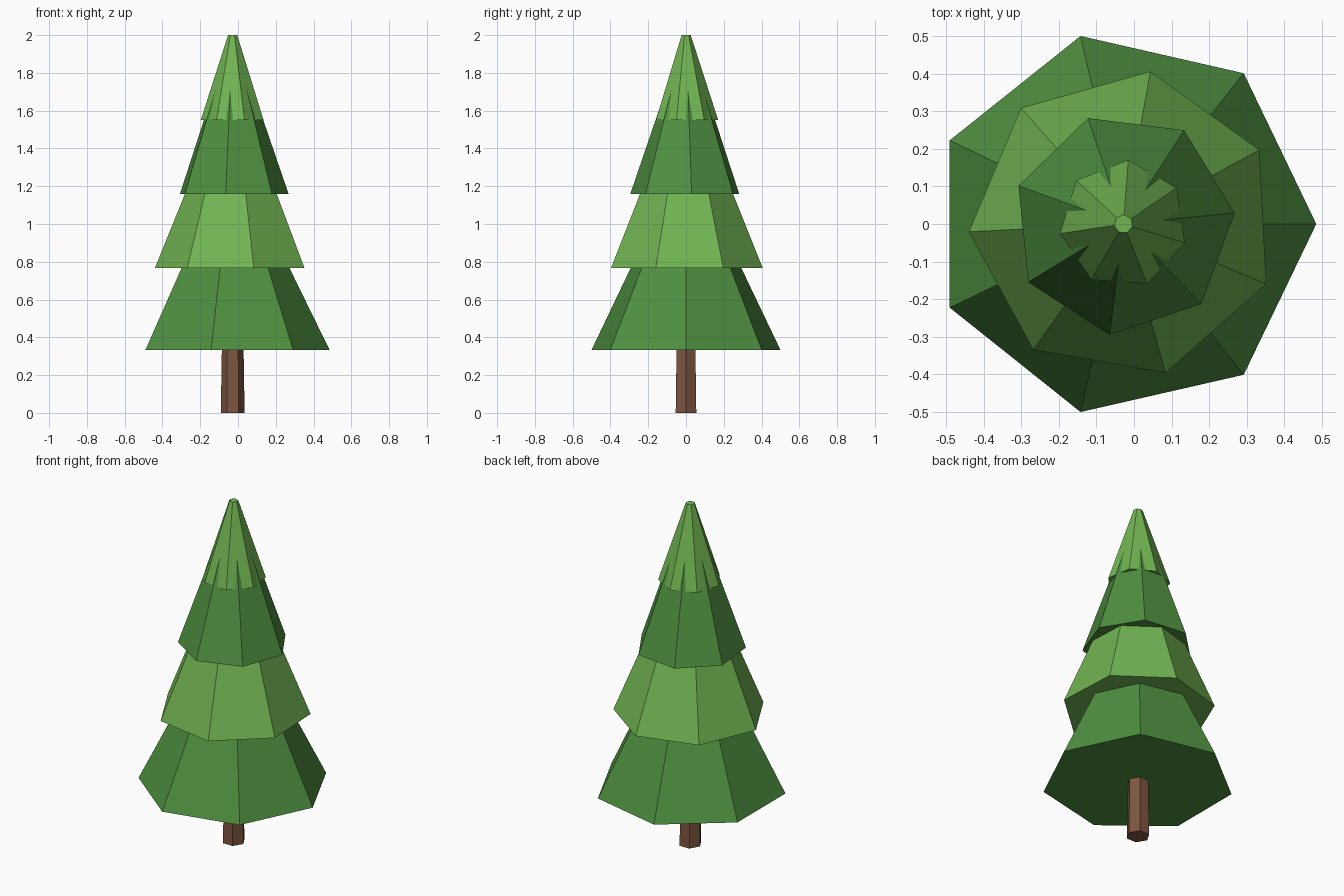
import bpy
from math import radians

# Remove the default cube only
cube = bpy.data.objects.get("Cube")
if cube:
    bpy.data.objects.remove(cube, do_unlink=True)


def material(name, rgb):
    mat = bpy.data.materials.new(name)
    color = (*rgb, 1)
    mat.diffuse_color = color
    mat.use_nodes = True
    mat.node_tree.nodes["Principled BSDF"].inputs["Base Color"].default_value = color
    return mat


dark_green = material("dark green", (0.078, 0.28, 0.052))
light_green = material("light green", (0.165, 0.46, 0.085))
brown = material("bark brown", (0.205, 0.092, 0.05))

AXIS_X = -0.028


def frustum(name, sides, z0, z1, r0, r1, turn, mat):
    """Closed faceted cone whose first corner lies at angle `turn` from +x."""
    # Blender places the first corner of a cone on +y
    bpy.ops.mesh.primitive_cone_add(
        vertices=sides, radius1=r0, radius2=r1, depth=z1 - z0,
        location=(AXIS_X, 0, (z0 + z1) / 2), rotation=(0, 0, radians(turn - 90)))
    obj = bpy.context.object
    obj.name = obj.data.name = name
    obj.data.materials.append(mat)
    return obj


# Trunk
frustum("trunk", 6, 0, 0.5, 0.063, 0.055, 0, brown)

# Overlapping foliage tiers; ridges of the third poke through the top one
TIP = 0.025
tiers = [
    ("bottom_foliage", 0.333, 1.33, 0.513, 0, dark_green),
    ("lower_foliage", 0.768, 1.72, 0.412, 28.6, light_green),
    ("upper_foliage", 1.16, 1.95, 0.297, 5.7, dark_green),
    ("top_foliage", 1.55, 2.0, 0.171, 34.3, light_green),
]
for name, z0, z1, radius, turn, mat in tiers:
    frustum(name, 7, z0, z1, radius, TIP, turn, mat)
